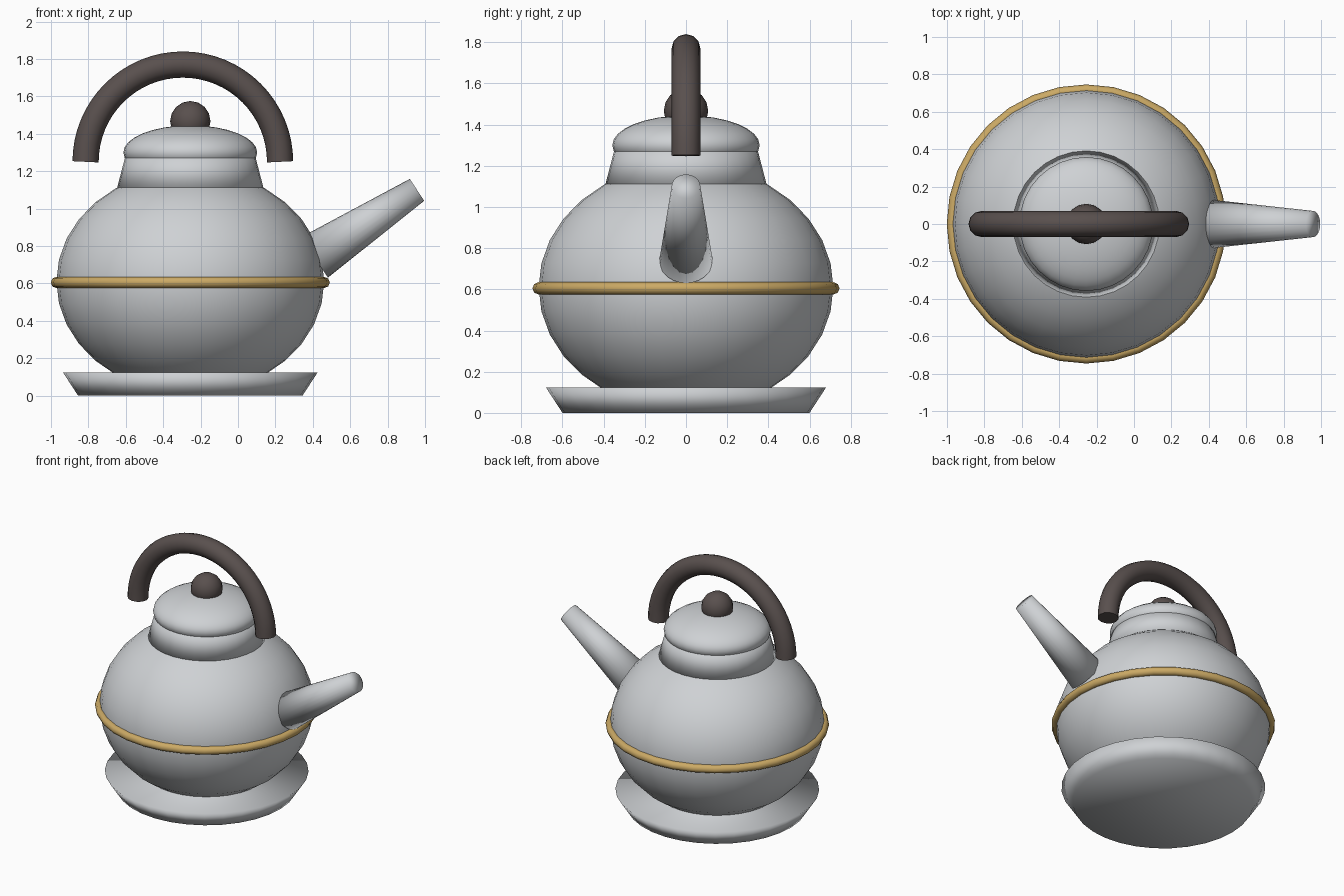
import bpy
import math
from mathutils import Vector

cube = bpy.data.objects.get("Cube")
if cube:
    bpy.data.objects.remove(cube, do_unlink=True)


def make_material(name, rgb):
    mat = bpy.data.materials.new(name)
    mat.use_nodes = True
    color = (*rgb, 1.0)
    mat.diffuse_color = color
    mat.node_tree.nodes["Principled BSDF"].inputs["Base Color"].default_value = color
    return mat


SILVER = make_material("silver grey", (0.62, 0.64, 0.66))
DARK = make_material("dark brown", (0.10, 0.08, 0.076))
GOLD = make_material("gold", (0.60, 0.40, 0.13))
CX = -0.255  # axis of the pot


def finish(name, mat):
    obj = bpy.context.object
    obj.name = name
    obj.data.name = name
    obj.data.materials.clear()
    obj.data.materials.append(mat)
    bpy.ops.object.shade_smooth()
    return obj


def ball(name, z, radius, half_height, mat, segments=32, rings=16):
    bpy.ops.mesh.primitive_uv_sphere_add(
        segments=segments, ring_count=rings, radius=1, location=(CX, 0, z))
    bpy.context.object.scale = (radius, radius, half_height)
    return finish(name, mat)


def frustum(name, start, end, r_start, r_end, mat, vertices):
    a, b = Vector(start), Vector(end)
    axis = b - a
    bpy.ops.mesh.primitive_cone_add(
        vertices=vertices, radius1=r_start, radius2=r_end, depth=axis.length,
        location=(a + b) / 2, rotation=axis.to_track_quat('Z', 'Y').to_euler())
    return finish(name, mat)


# Pot: saucer foot, round body, neck, lid and knob
frustum("base", (CX, 0, 0), (CX, 0, 0.123), 0.60, 0.68, SILVER, 32)
ball("body", 0.61, 0.716, 0.60, SILVER)
frustum("neck", (CX, 0, 1.097), (CX, 0, 1.3), 0.395, 0.342, SILVER, 32)
ball("lid", 1.30, 0.358, 0.145, SILVER)
ball("lid_knob", 1.467, 0.108, 0.108, DARK, 16, 8)

# Spout leaning out to the pot's left
frustum("spout", (0.409, 0, 0.739), (0.957, 0, 1.10), 0.13, 0.07, SILVER, 24)

# Gold band around the widest part
bpy.ops.mesh.primitive_torus_add(
    major_segments=32, minor_segments=8, major_radius=0.716,
    minor_radius=0.03, location=(CX, 0, 0.605))
finish("gold_band", GOLD)

# Arched handle: half circle swept with a round section
curve = bpy.data.curves.new("handle", 'CURVE')
curve.dimensions = '3D'
curve.bevel_depth = 0.07
curve.bevel_resolution = 4
curve.use_fill_caps = True
STEPS = 32
spline = curve.splines.new('POLY')
spline.points.add(STEPS)
for i, point in enumerate(spline.points):
    t = math.pi * i / STEPS
    point.co = (-0.295 - 0.52 * math.cos(t), 0, 1.25 + 0.52 * math.sin(t), 1)
handle = bpy.data.objects.new("handle", curve)
bpy.context.collection.objects.link(handle)
bpy.ops.object.select_all(action='DESELECT')
handle.select_set(True)
bpy.context.view_layer.objects.active = handle
bpy.ops.object.convert(target='MESH')
finish("handle", DARK)
bpy.ops.object.shade_smooth_by_angle(angle=math.radians(40))
